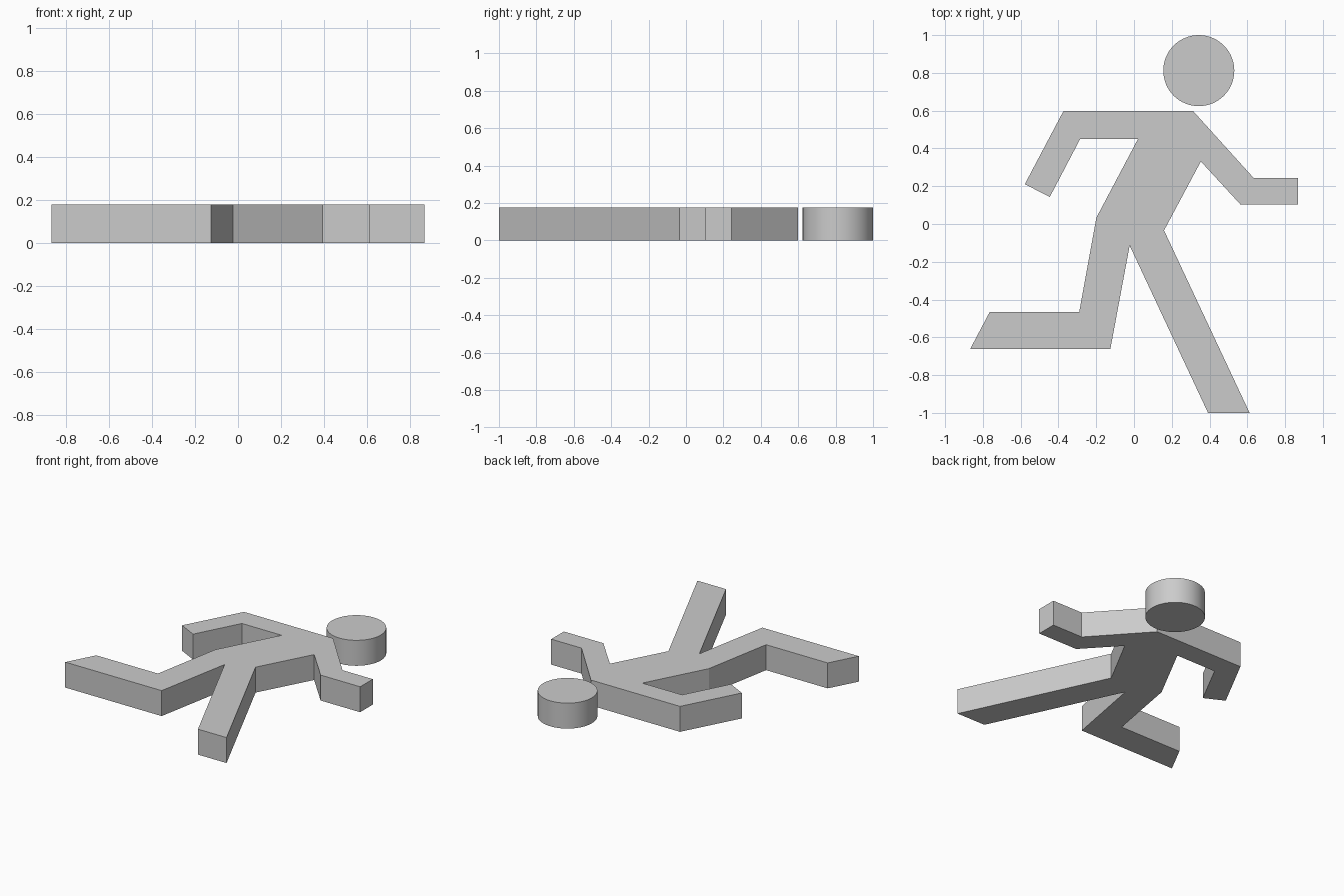
import bpy, bmesh, math

if "Cube" in bpy.data.objects:
    bpy.data.objects.remove(bpy.data.objects["Cube"])

H = 0.177  # thickness of the plate figure


def extrude_outline(name, points, height):
    bm = bmesh.new()
    face = bm.faces.new([bm.verts.new((x, y, 0)) for x, y in points])
    top = bmesh.ops.extrude_face_region(bm, geom=[face])["geom"]
    verts = [g for g in top if isinstance(g, bmesh.types.BMVert)]
    bmesh.ops.translate(bm, verts=verts, vec=(0, 0, height))
    bmesh.ops.recalc_face_normals(bm, faces=bm.faces[:])
    mesh = bpy.data.meshes.new(name)
    bm.to_mesh(mesh)
    bm.free()
    obj = bpy.data.objects.new(name, mesh)
    bpy.context.collection.objects.link(obj)
    return obj


# Running figure: one silhouette, clockwise from the rear shoulder
outline = [
    (-0.373, 0.599), (0.312, 0.599),                                      # shoulders
    (0.634, 0.243), (0.867, 0.243), (0.867, 0.104), (0.563, 0.104),       # front arm
    (0.354, 0.331), (0.159, -0.034),                                      # armpit, hip
    (0.612, -1.0), (0.392, -1.0), (-0.023, -0.114),                       # front leg
    (-0.125, -0.661), (-0.867, -0.661), (-0.764, -0.466), (-0.290, -0.466),  # rear leg
    (-0.199, 0.034), (0.021, 0.450),                                      # back
    (-0.285, 0.450), (-0.446, 0.143), (-0.578, 0.211),                    # rear arm
]
extrude_outline("runner_body", outline, H)

# Head: round disc
bpy.ops.mesh.primitive_cylinder_add(vertices=64, radius=0.188, depth=H,
                                    location=(0.343, 0.812, H / 2))
bpy.context.object.name = "runner_head"
bpy.ops.object.shade_smooth_by_angle(angle=math.radians(30))
